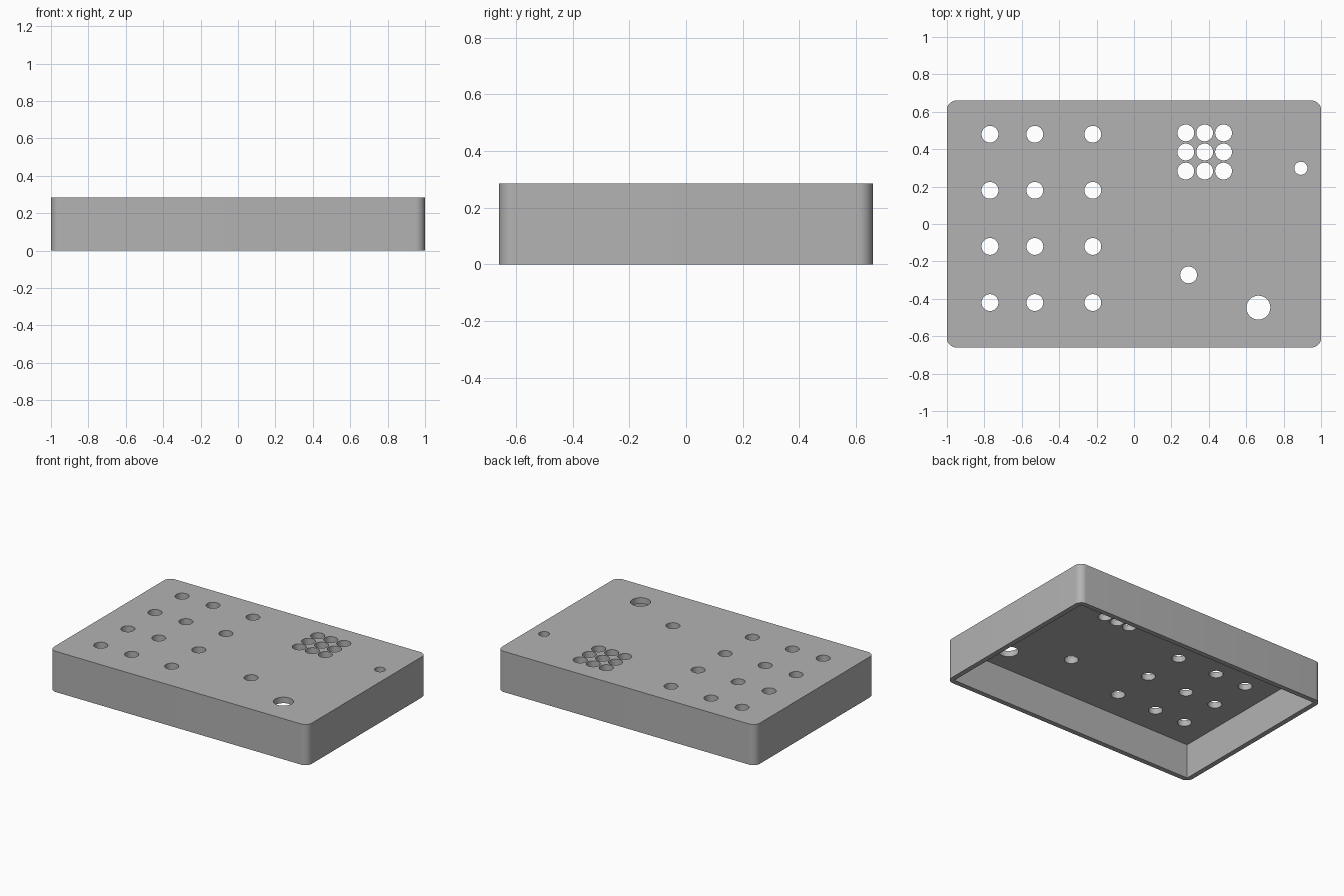
import bpy, bmesh, math

if "Cube" in bpy.data.objects:
    bpy.data.objects.remove(bpy.data.objects["Cube"])

HX, HY, H = 1.0, 0.66, 0.285      # half length, half depth, height
R, WALL, TOP = 0.05, 0.035, 0.042  # corner radius, wall and lid thickness

grey = bpy.data.materials.new("plain_grey")
grey.diffuse_color = (0.45, 0.45, 0.45, 1)
grey.use_nodes = True
grey.node_tree.nodes["Principled BSDF"].inputs["Base Color"].default_value = grey.diffuse_color


def prism(bm, pts, z0, z1):
    """Closed vertical prism from an anticlockwise outline."""
    lo = [bm.verts.new((x, y, z0)) for x, y in pts]
    hi = [bm.verts.new((x, y, z1)) for x, y in pts]
    bm.faces.new(lo[::-1])
    bm.faces.new(hi)
    n = len(pts)
    for i in range(n):
        j = (i + 1) % n
        bm.faces.new((lo[i], lo[j], hi[j], hi[i]))


def arc(cx, cy, r, a0, a1, n):
    return [(cx + r * math.cos(a0 + (a1 - a0) * i / n),
             cy + r * math.sin(a0 + (a1 - a0) * i / n)) for i in range(n + 1)]


def make_object(name, bm):
    me = bpy.data.meshes.new(name)
    bm.to_mesh(me)
    bm.free()
    ob = bpy.data.objects.new(name, me)
    bpy.context.collection.objects.link(ob)
    me.materials.append(grey)
    return ob


# outer block with rounded vertical corners
outline = []
for k, (sx, sy) in enumerate([(1, 1), (-1, 1), (-1, -1), (1, -1)]):
    a = k * math.pi / 2
    outline += arc(sx * (HX - R), sy * (HY - R), R, a, a + math.pi / 2, 10)
bm = bmesh.new()
prism(bm, outline, 0, H)
case = make_object("enclosure_lid", bm)

# hole positions: (x, y, radius)
holes = [(x, y, 0.045) for x in (-0.77, -0.53, -0.22)
         for y in (0.48, 0.18, -0.12, -0.42)]            # button holes
holes += [(0.277 + 0.101 * i, 0.283 + 0.102 * j, 0.045)
          for i in range(3) for j in range(3)]           # speaker grille
holes += [(0.892, 0.298, 0.035), (0.292, -0.272, 0.045), (0.665, -0.447, 0.064)]

# cutters: square-cornered cavity open below, then the holes
bm = bmesh.new()
ix, iy = HX - WALL, HY - WALL
prism(bm, [(-ix, -iy), (ix, -iy), (ix, iy), (-ix, iy)], -0.1, H - TOP)
cavity = make_object("cavity_cutter", bm)
bm = bmesh.new()
for x, y, r in holes:
    prism(bm, arc(x, y, r, 0, math.tau, 32)[:-1], H - TOP - 0.05, H + 0.05)
drill = make_object("hole_cutter", bm)

bpy.context.view_layer.objects.active = case
case.select_set(True)
for cutter in (cavity, drill):
    cutter.hide_render = True
    mod = case.modifiers.new("cut", 'BOOLEAN')
    mod.operation = 'DIFFERENCE'
    mod.solver = 'EXACT'
    mod.object = cutter
    bpy.ops.object.modifier_apply(modifier=mod.name)
    bpy.data.objects.remove(cutter, do_unlink=True)

bpy.ops.object.shade_smooth_by_angle(angle=math.radians(30))
